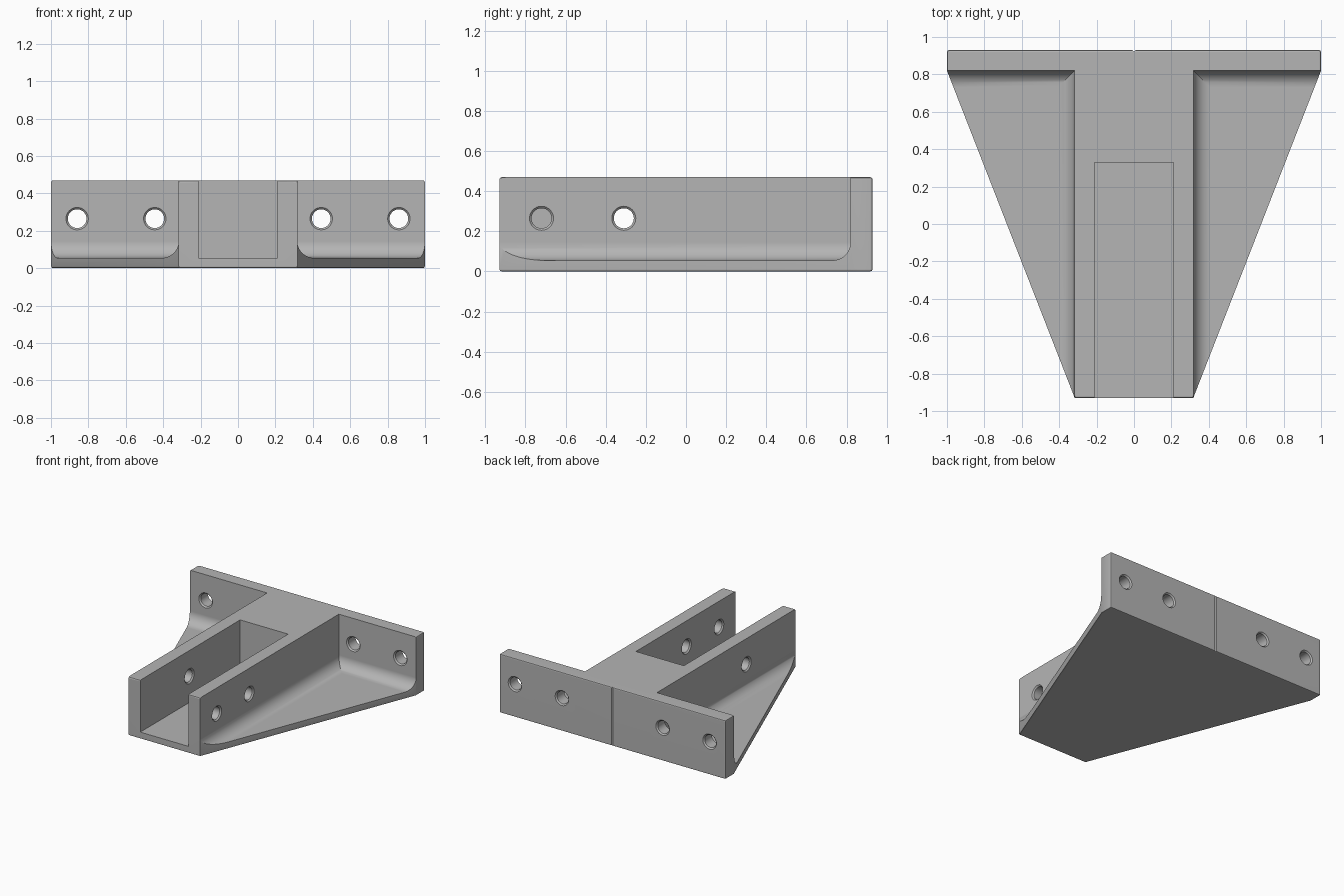
import bpy, bmesh, math
from mathutils import Matrix, Vector

if "Cube" in bpy.data.objects:
    bpy.data.objects.remove(bpy.data.objects["Cube"])

# Main dimensions
BACK, WALL_FRONT, FRONT = 0.93, 0.82, -0.93
ARM_OUT, ARM_IN, SLOT_END = 0.317, 0.212, 0.33
HEIGHT, FLOOR = 0.47, 0.055
FILLET, CHAMFER, HOLE_R, HOLE_Z = 0.09, 0.012, 0.05, 0.265

grey = bpy.data.materials.new("plain grey")
grey.use_nodes = True
colour = (0.46, 0.46, 0.46, 1)
grey.diffuse_color = colour
grey.node_tree.nodes["Principled BSDF"].inputs["Base Color"].default_value = colour


def make_object(name, bm):
    bmesh.ops.recalc_face_normals(bm, faces=bm.faces[:])
    mesh = bpy.data.meshes.new(name)
    bm.to_mesh(mesh)
    bm.free()
    mesh.materials.append(grey)
    ob = bpy.data.objects.new(name, mesh)
    bpy.context.scene.collection.objects.link(ob)
    return ob


def box(bm, lo, hi):
    lo, hi = Vector(lo), Vector(hi)
    size = Matrix.Diagonal((hi - lo).to_4d())
    size[3][3] = 1
    bmesh.ops.create_cube(bm, size=1, matrix=Matrix.Translation((lo + hi) / 2) @ size)


def near(edge, axis, value):
    return all(abs(v.co[axis] - value) < 1e-4 for v in edge.verts)


# Full-height outline with softened outer edges
bm = bmesh.new()
half = [(1, BACK), (1, WALL_FRONT), (ARM_OUT, FRONT)]
outline = half + [(-x, y) for x, y in reversed(half)]
base = bm.faces.new([bm.verts.new((x, y, 0)) for x, y in outline])
ext = bmesh.ops.extrude_face_region(bm, geom=[base])
bmesh.ops.translate(bm, vec=(0, 0, HEIGHT),
                    verts=[g for g in ext["geom"] if isinstance(g, bmesh.types.BMVert)])
bmesh.ops.recalc_face_normals(bm, faces=bm.faces[:])
rims = [e for e in bm.edges if near(e, 2, 0) or near(e, 2, HEIGHT) or near(e, 1, BACK)]
bmesh.ops.bevel(bm, geom=rims, offset=CHAMFER, segments=2, profile=0.5, affect='EDGES')
bracket = make_object("bracket_body", bm)

cutters = []

# Side pockets, rounded where the floor meets the walls
for side in (1, -1):
    bm = bmesh.new()
    box(bm, (ARM_OUT, -2, FLOOR), (2, WALL_FRONT, 1))
    foot = [e for e in bm.edges if near(e, 2, FLOOR)
            and (near(e, 0, ARM_OUT) or near(e, 1, WALL_FRONT))]
    bmesh.ops.bevel(bm, geom=foot, offset=FILLET, segments=10, profile=0.5, affect='EDGES')
    bmesh.ops.scale(bm, vec=(side, 1, 1), verts=bm.verts[:])
    cutters.append(make_object("pocket_cutter", bm))

# Central channel
bm = bmesh.new()
box(bm, (-ARM_IN, -2, FLOOR), (ARM_IN, SLOT_END, 1))
cutters.append(make_object("channel_cutter", bm))

# Thin centre mark on the back
bm = bmesh.new()
bmesh.ops.create_cube(bm, size=1, matrix=Matrix.Translation((0, BACK, 0))
                      @ Matrix.Rotation(math.pi / 4, 4, 'Z') @ Matrix.Diagonal((0.011, 0.011, 2, 1)))
cutters.append(make_object("groove_cutter", bm))


# Countersunk screw holes
def hole(centre, direction, thickness):
    bm = bmesh.new()
    t, c = thickness / 2, 0.01
    profile = [(0, -t - c), (HOLE_R + 2 * c, -t - c), (HOLE_R, -t + c),
               (HOLE_R, t - c), (HOLE_R + 2 * c, t + c), (0, t + c)]
    verts = [bm.verts.new((r, 0, z)) for r, z in profile]
    edges = [bm.edges.new(pair) for pair in zip(verts, verts[1:])]
    bmesh.ops.spin(bm, geom=verts + edges, cent=(0, 0, 0), axis=(0, 0, 1),
                   angle=math.tau, steps=32)
    bmesh.ops.remove_doubles(bm, verts=bm.verts[:], dist=1e-5)
    turn = Vector(direction).to_track_quat('Z', 'Y').to_matrix().to_4x4()
    bm.transform(Matrix.Translation(centre) @ turn)
    cutters.append(make_object("hole_cutter", bm))


for side in (1, -1):
    for x in (0.445, 0.86):
        hole((side * x, (BACK + WALL_FRONT) / 2, HOLE_Z), (0, 1, 0), BACK - WALL_FRONT)
    for y in (-0.72, -0.31):
        hole((side * (ARM_OUT + ARM_IN) / 2, y, HOLE_Z), (1, 0, 0), ARM_OUT - ARM_IN)

# Carve the body
bpy.ops.object.select_all(action='DESELECT')
bpy.context.view_layer.objects.active = bracket
bracket.select_set(True)
for cutter in cutters:
    cutter.hide_render = True
    mod = bracket.modifiers.new("carve", 'BOOLEAN')
    mod.operation, mod.solver, mod.object = 'DIFFERENCE', 'EXACT', cutter
    bpy.ops.object.modifier_apply(modifier=mod.name)
    bpy.data.objects.remove(cutter)

bpy.ops.object.shade_smooth_by_angle(angle=math.radians(30))
bracket.modifiers.new("clean shading", 'WEIGHTED_NORMAL').keep_sharp = True
